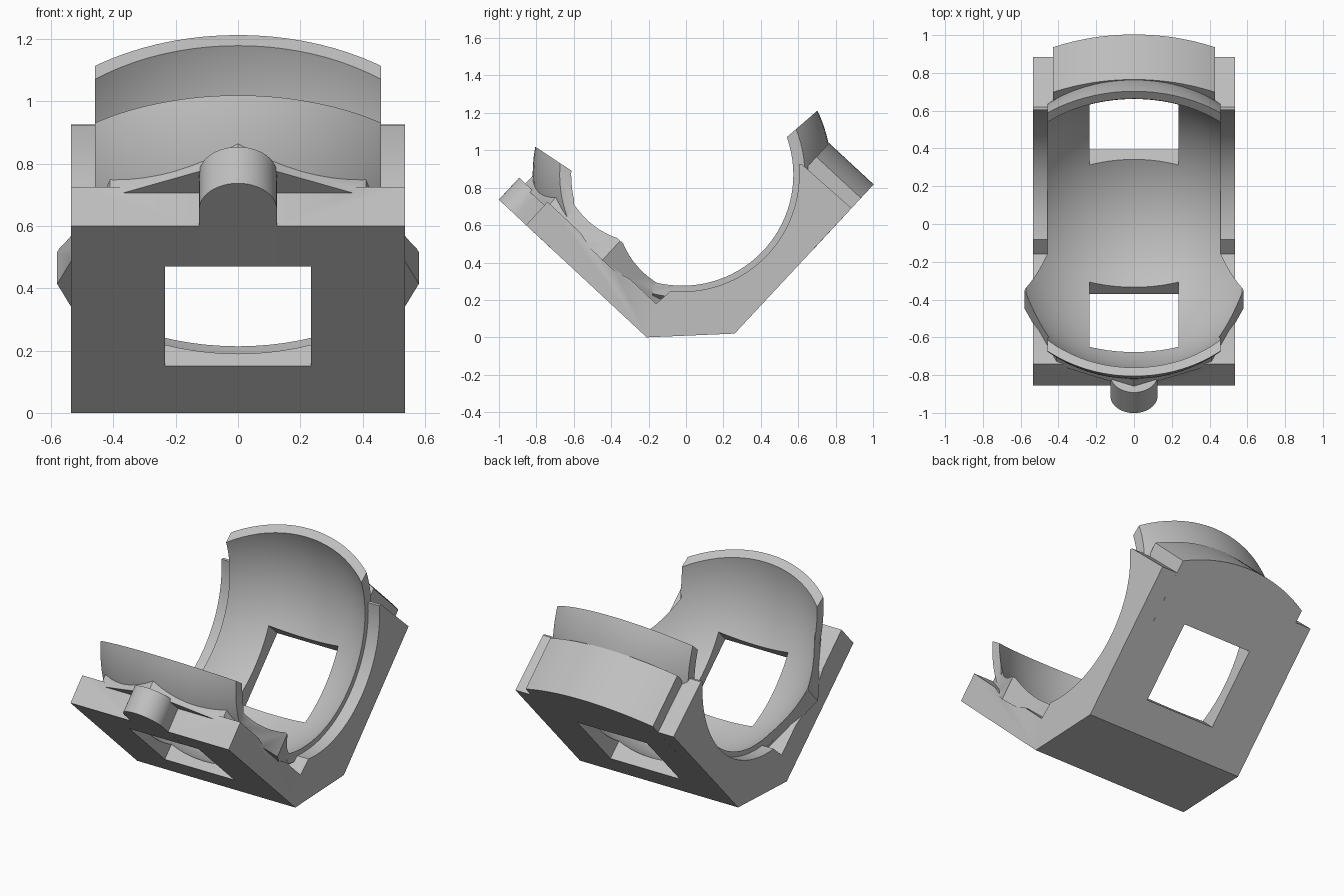
import bpy, bmesh, math
from mathutils import Vector, Matrix

cube = bpy.data.objects.get("Cube")
if cube:
    bpy.data.objects.remove(cube, do_unlink=True)

grey = bpy.data.materials.new("light grey")
grey.use_nodes = True
COL = (0.53, 0.53, 0.53, 1)
grey.diffuse_color = COL
grey.node_tree.nodes["Principled BSDF"].inputs["Base Color"].default_value = COL

BALL = Vector((0, -0.02, 0.87))   # centre of the spherical seat
FRONT_UP = Vector((0, -0.73, 0.683))   # up along the front plate
FRONT_IN = Vector((0, 0.683, 0.73))    # inward normal of the front plate
BACK_UP = Vector((0, 0.68, 0.733))
BACK_IN = Vector((0, -0.733, 0.68))


def finish(name, bm):
    bmesh.ops.recalc_face_normals(bm, faces=bm.faces)
    me = bpy.data.meshes.new(name)
    bm.to_mesh(me)
    bm.free()
    me.materials.append(grey)
    ob = bpy.data.objects.new(name, me)
    bpy.context.collection.objects.link(ob)
    return ob


def prism(name, points, origin, u, v, w, lo, hi):
    """Extrude a flat outline, given along u and v, from lo to hi along w."""
    bm = bmesh.new()
    base = [bm.verts.new(Vector(origin) + u * a + v * b + w * lo) for a, b in points]
    face = bm.faces.new(base)
    new = bmesh.ops.extrude_face_region(bm, geom=[face])["geom"]
    bmesh.ops.translate(bm, vec=w * (hi - lo),
                        verts=[g for g in new if isinstance(g, bmesh.types.BMVert)])
    return finish(name, bm)


X, Y, Z = Vector((1, 0, 0)), Vector((0, 1, 0)), Vector((0, 0, 1))


def side_prism(name, points, half):
    return prism(name, points, (0, 0, 0), Y, Z, X, -half, half)


def ball(name, radius):
    bm = bmesh.new()
    bmesh.ops.create_uvsphere(bm, u_segments=96, v_segments=48, radius=radius,
                              matrix=Matrix.Translation(BALL) @ Matrix.Rotation(math.pi / 2, 4, 'Y'))
    return finish(name, bm)


def combine(target, other, operation):
    """Apply a boolean and drop the helper."""
    mod = target.modifiers.new(operation, 'BOOLEAN')
    mod.operation, mod.solver, mod.object = operation, 'EXACT', other
    bpy.context.view_layer.update()
    result = bpy.data.meshes.new_from_object(
        target.evaluated_get(bpy.context.evaluated_depsgraph_get()))
    target.modifiers.clear()
    target.data = result
    bpy.data.objects.remove(other, do_unlink=True)


def arc(cx, cy, r, start, end, n):
    steps = [math.radians(start + (end - start) * i / n) for i in range(n + 1)]
    return [(cx + r * math.cos(t), cy + r * math.sin(t)) for t in steps]


# Angled cradle block with a round channel across it
cradle = side_prism("ball_cradle", [
    (-0.855, 0.6), (-0.21, 0), (0.26, 0.02), (0.885, 0.69), (0.62, 0.925),
    (0, 0.87), (-0.08, 0.25), (-0.16, 0.18), (-0.74, 0.725)], 0.535)
combine(cradle, side_prism("channel", arc(BALL.y, BALL.z, 0.625, 0, 357.5, 143), 0.8), 'DIFFERENCE')

# Rounded head of the back plate
head = [(-0.43, -0.3), (0.43, -0.3)] + arc(0, -0.8, 0.974, 63.8, 116.2, 24)
combine(cradle, prism("back_head", head, (0, 0.885, 0.69), X, BACK_UP, BACK_IN, 0, 0.325), 'UNION')

# Round-ended tongue on the front plate
tongue = [(-0.125, -0.2), (0.125, -0.2)] + arc(0, 0.075, 0.125, 0, 180, 24)
combine(cradle, prism("tongue", tongue, (0, -0.855, 0.6), X, FRONT_UP, FRONT_IN, 0, 0.16), 'UNION')

# Eight-sided collar on the front plate
foot = BALL - FRONT_IN * 0.595
combine(cradle, prism("collar", arc(0, 0, 0.58, 0, 315, 7), foot,
                      X, FRONT_UP, FRONT_IN, -0.03, 0.11), 'UNION')

# Spherical lips rising from the back and front
lip_outlines = {
    "back_lip": [(0.2, 0.777), (0.9, 1.383), (1.2, 1.2), (1.2, -0.2), (-0.18, -0.2), (-0.18, 0.27)],
    "front_lip": [(-1, 1.147), (-0.6, 0.883), (-0.6, 0.57), (-1, 0.945)],
}
for name, outline in lip_outlines.items():
    lip = ball(name, 0.8)
    combine(lip, side_prism("limit", outline, 0.458), 'INTERSECT')
    combine(cradle, lip, 'UNION')

# Spherical seat and a square window through each plate
combine(cradle, ball("seat", 0.75), 'DIFFERENCE')
square = [(-0.235, -0.235), (0.235, -0.235), (0.235, 0.235), (-0.235, 0.235)]
for up, inward in ((FRONT_UP, FRONT_IN), (BACK_UP, BACK_IN)):
    combine(cradle, prism("window", square, BALL, X, up, inward, -1, -0.4), 'DIFFERENCE')

bpy.ops.object.select_all(action='DESELECT')
cradle.select_set(True)
bpy.context.view_layer.objects.active = cradle
bpy.ops.object.shade_smooth_by_angle(angle=math.radians(25))
